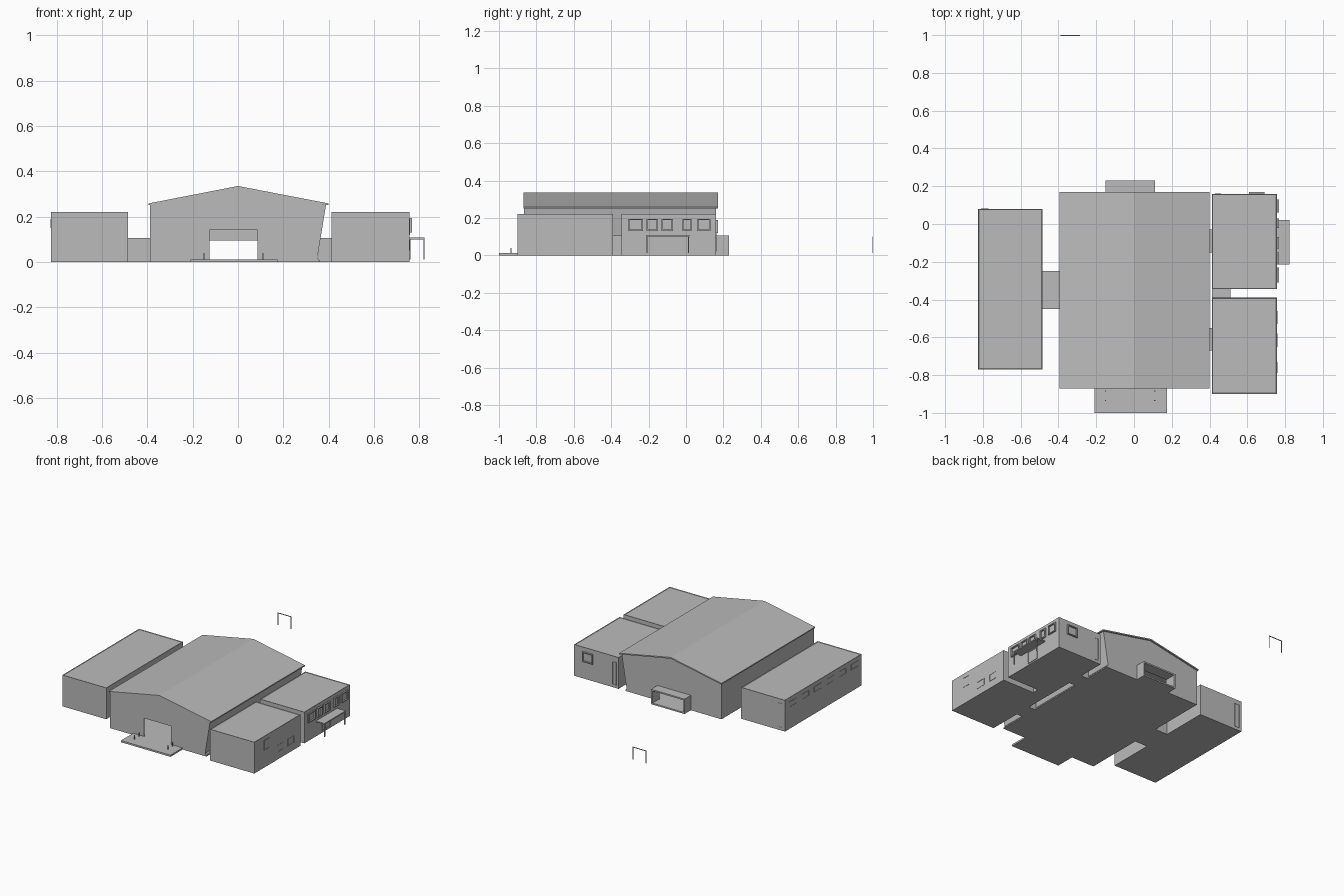
import bpy, bmesh

cube = bpy.data.objects.get("Cube")
if cube:
    bpy.data.objects.remove(cube)

GREY = (0.5, 0.5, 0.5, 1)
mat = bpy.data.materials.new("light_grey")
mat.use_nodes = True
mat.diffuse_color = GREY
mat.node_tree.nodes["Principled BSDF"].inputs["Base Color"].default_value = GREY


def finish(name, bm):
    bmesh.ops.recalc_face_normals(bm, faces=bm.faces)
    mesh = bpy.data.meshes.new(name)
    bm.to_mesh(mesh)
    bm.free()
    mesh.materials.append(mat)
    obj = bpy.data.objects.new(name, mesh)
    bpy.context.collection.objects.link(obj)
    return obj


def add_box(bm, x, y, z):
    verts = bmesh.ops.create_cube(bm, size=1)["verts"]
    for v in verts:
        for i, (lo, hi) in enumerate((x, y, z)):
            v.co[i] = lo if v.co[i] < 0 else hi


def boxes(name, parts):
    bm = bmesh.new()
    for part in parts:
        add_box(bm, *part)
    return finish(name, bm)


def prism(name, profile, y0, y1):
    """Extrude an XZ profile along y."""
    bm = bmesh.new()
    face = bm.faces.new([bm.verts.new((x, y0, z)) for x, z in profile])
    new = bmesh.ops.extrude_face_region(bm, geom=[face])["geom"]
    for v in new:
        if isinstance(v, bmesh.types.BMVert):
            v.co.y = y1
    return finish(name, bm)


def block(name, x, y, h):
    """Flat-roofed building with a shallow parapet."""
    bm = bmesh.new()
    add_box(bm, x, y, (0, h))
    top = [f for f in bm.faces if f.calc_center_median().z > h - 0.001]
    bmesh.ops.inset_region(bm, faces=top, thickness=0.006)
    for v in top[0].verts:
        v.co.z -= 0.003
    return finish(name, bm)


def frame(name, axis, wall, a, z, depth, bar=0.007):
    """Rectangular window or door frame standing off a wall."""
    d = tuple(sorted((wall, wall + depth)))
    bars = [(a, (z[0], z[0] + bar)), (a, (z[1] - bar, z[1])),
            ((a[0], a[0] + bar), z), ((a[1] - bar, a[1]), z)]
    parts = [(d, s, h) if axis == "x" else (s, d, h) for s, h in bars]
    return boxes(name, parts)


# Side buildings
block("left_wing", (-0.825, -0.485), (-0.77, 0.08), 0.22)
block("front_annex", (0.412, 0.757), (-0.9, -0.39), 0.22)
block("back_annex", (0.412, 0.757), (-0.345, 0.16), 0.22)

# Low linking corridors
for name, x, y in (("wing_link", (-0.49, -0.385), (-0.45, -0.25)),
                   ("front_annex_link", (0.355, 0.415), (-0.67, -0.55)),
                   ("back_annex_link", (0.355, 0.415), (-0.15, -0.03)),
                   ("annex_link", (0.412, 0.51), (-0.392, -0.342))):
    boxes(name, [(x, y, (0, 0.105))])

# Hall shell: floor, leaning wall, straight wall, gables with doorways
Y0, Y1 = -0.865, 0.16
boxes("hall_floor", [((-0.388, 0.36), (Y0, Y1), (0, 0.008))])
prism("straight_wall", [(-0.388, 0), (-0.388, 0.252), (-0.38, 0.252), (-0.38, 0)], Y0, Y1)
prism("leaning_wall", [(0.36, 0), (0.35, 0.02), (0.388, 0.252), (0.38, 0.252),
                       (0.342, 0.02), (0.352, 0)], Y0, Y1)


def gable(name, door, height, y):
    prism(name, [(-0.388, 0), (door[0], 0), (door[0], height), (door[1], height),
                 (door[1], 0), (0.36, 0), (0.35, 0.02), (0.388, 0.252),
                 (0, 0.328), (-0.388, 0.252)], y, y + 0.008)


gable("front_gable", (-0.125, 0.085), 0.14, Y0)
gable("back_gable", (-0.14, 0.1), 0.095, Y1 - 0.008)

# Pitched roof
prism("hall_roof", [(-0.395, 0.25), (-0.395, 0.258), (0, 0.335), (0.4, 0.258),
                    (0.4, 0.25), (0, 0.326)], -0.87, 0.17)

# Inner portal columns and ridge bracing
columns, rungs = [], []
for i in range(16):
    y = Y0 + 0.02 + i * 0.065
    columns.append(((-0.38, -0.372), (y, y + 0.008), (0.008, 0.25)))
    rungs.append(((-0.07, 0.07), (y, y + 0.006), (0.306, 0.312)))
rungs += [((x, x + 0.006), (Y0 + 0.01, Y1 - 0.01), (0.31, 0.316)) for x in (-0.03, 0.024)]
boxes("inner_columns", columns)
boxes("ridge_bracing", rungs)

# Back porch, open at both ends
prism("back_porch", [(-0.15, 0), (-0.15, 0.105), (0.11, 0.105), (0.11, 0)], Y1, 0.161)\
    .hide_render = True
bpy.data.objects.remove(bpy.data.objects["back_porch"])
boxes("back_porch", [((-0.15, -0.14), (Y1, 0.23), (0, 0.105)),
                     ((0.1, 0.11), (Y1, 0.23), (0, 0.105)),
                     ((-0.14, 0.1), (Y1, 0.23), (0.095, 0.105)),
                     ((-0.14, 0.1), (Y1, 0.23), (0, 0.01))])

# Front platform with small posts
boxes("front_platform", [((-0.21, 0.175), (-1, Y0), (0, 0.012))])
boxes("platform_posts", [((x - 0.003, x + 0.003), (y - 0.003, y + 0.003), (0.012, 0.04))
                         for x in (-0.15, 0.11) for y in (-0.885, -0.935)])

# Entrance canopy, posts and door on the back annex
boxes("entrance_canopy", [((0.757, 0.823), (-0.215, 0.02), (0.1, 0.108))])
boxes("canopy_posts", [((0.817, 0.823), (y, y + 0.006), (0.012, 0.1))
                       for y in (-0.212, 0.011)])
frame("entrance_door", "x", 0.757, (-0.15, -0.055), (0.01, 0.1), 0.004)

# Windows and doors
for i, y in enumerate(((-0.31, -0.23), (-0.21, -0.15), (-0.13, -0.07), (-0.02, 0.03), (0.06, 0.13))):
    frame(f"annex_window_{i}", "x", 0.757, y, (0.13, 0.195), 0.01)
frame("annex_back_window", "y", 0.16, (0.61, 0.69), (0.12, 0.19), 0.01)
frame("annex_back_door", "y", 0.16, (0.43, 0.46), (0.02, 0.18), 0.002, 0.003)
frame("front_annex_tall_window", "x", 0.757, (-0.79, -0.73), (0.12, 0.19), 0.002, 0.004)
for i, y in enumerate((-0.65, -0.53)):
    frame(f"front_annex_low_window_{i}", "x", 0.757, (y, y + 0.07), (0.05, 0.1), 0.002, 0.004)
for i in range(6):
    y = -0.05 - i * 0.137
    frame(f"wing_window_{i}", "x", -0.825, (y, y + 0.08), (0.15, 0.19), -0.002, 0.004)
frame("wing_back_door", "y", 0.08, (-0.81, -0.77), (0.02, 0.19), 0.002, 0.003)

# Free-standing goal frame
boxes("goal_frame", [((-0.39, -0.386), (0.996, 1), (0.012, 0.1)),
                     ((-0.289, -0.285), (0.996, 1), (0.012, 0.1)),
                     ((-0.39, -0.285), (0.996, 1), (0.096, 0.1))])
